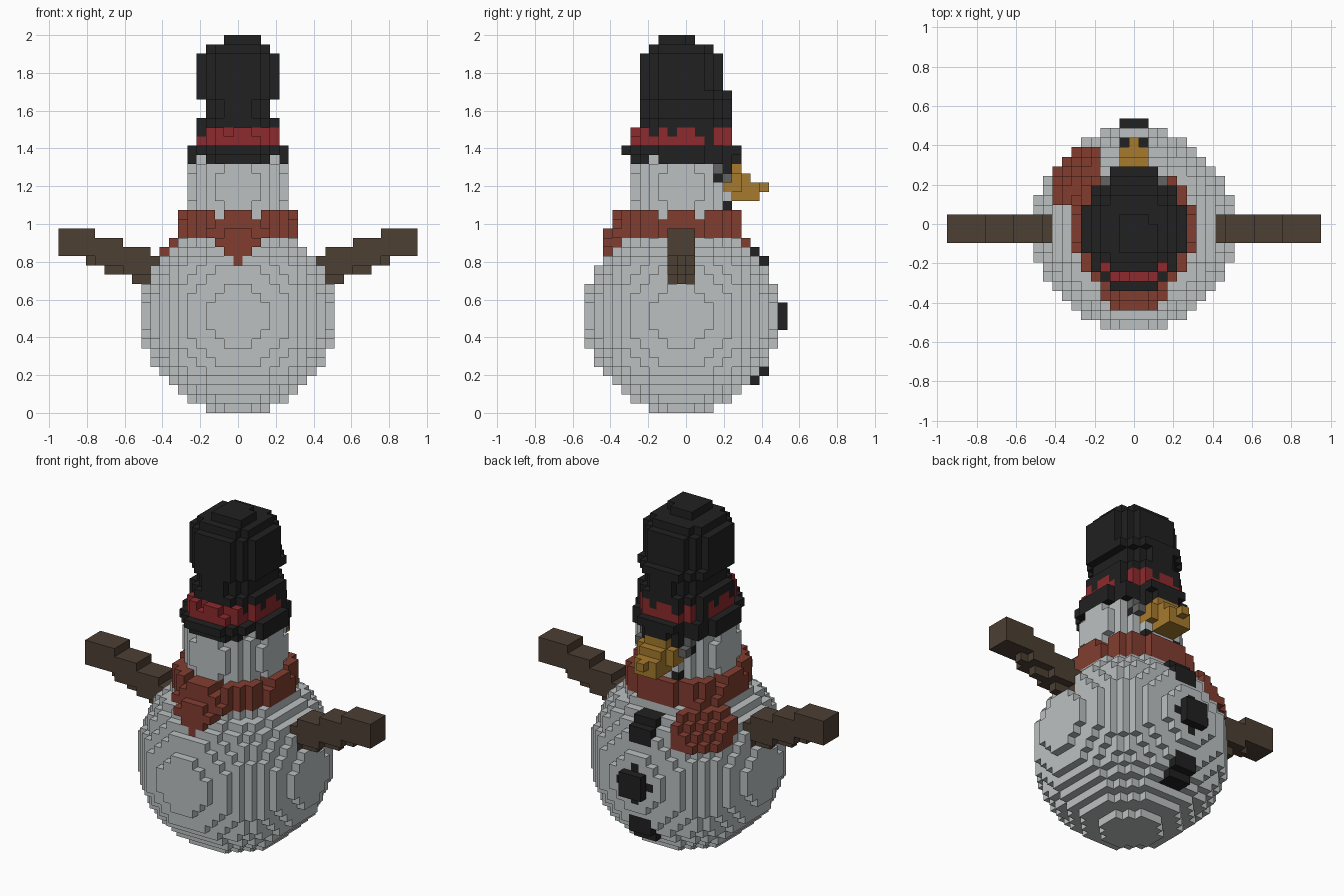
import bpy
import bmesh
from mathutils import Vector

old = bpy.data.objects.get("Cube")
if old:
    bpy.data.objects.remove(old, do_unlink=True)

S = 2 / 41  # block size


def material(name, rgb):
    m = bpy.data.materials.new(name)
    m.use_nodes = True
    m.diffuse_color = (*rgb, 1)
    bsdf = m.node_tree.nodes["Principled BSDF"]
    bsdf.inputs["Base Color"].default_value = (*rgb, 1)
    bsdf.inputs["Roughness"].default_value = 0.9
    return m


SNOW = material("snow white", (0.5, 0.53, 0.53))
BLACK = material("coal black", (0.015, 0.015, 0.015))
GREY = material("eye grey", (0.127, 0.127, 0.127))
RED = material("band red", (0.27, 0.023, 0.027))
SCARF = material("scarf rust", (0.223, 0.048, 0.03))
WOOD = material("wood brown", (0.074, 0.05, 0.034))
GOLD = material("carrot gold", (0.38, 0.195, 0.027))

GRID = [(i, j, k) for i in range(-19, 20) for j in range(-10, 12) for k in range(41)]
cells = {}   # block position -> part name
parts = {}   # part name -> material


def fill(name, mat, rule):
    """Claim every block that satisfies the rule for a part."""
    parts[name] = mat
    for c in GRID:
        if rule(*c):
            cells[c] = name


def ball(cx, cy, cz, r2):
    return lambda i, j, k: (i - cx) ** 2 + (j - cy) ** 2 + (k - cz) ** 2 <= r2


def disc(i, j, rx, ry, cy=0.0):
    return (i / rx) ** 2 + ((j - cy) / ry) ** 2 <= 1


# Snow balls
body = ball(0, 0, 10, 110.25)
head = ball(0, 0, 24, 30.25)
fill("body", SNOW, body)
fill("head", SNOW, head)


# Scarf ring, back point and hanging tail
def scarf_ring(i, j, k):
    if not 19 <= k <= 21 or head(i, j, k):
        return False
    if k == 21 and (abs(i) == 2 and j < 0 or abs(j) == 2):
        return False
    return disc(i, j, 6.5, 7.5 if j < 0 else 6.5)


def scarf_point(i, j, k):
    d = i * i + j * j + (k - 10) ** 2
    return 16 <= k <= 19 and -8 <= j < -4 and abs(i) <= k - 16 and 90 < d <= 146


def scarf_tail(i, j, k):
    d = i * i + j * j + (k - 10) ** 2
    return 15 <= k <= 20 and -8 <= i <= -4 and 3 <= j <= 8 and 100 < d <= 131


fill("scarf", SCARF, scarf_ring)
fill("scarf_point", SCARF, scarf_point)
fill("scarf_tail", SCARF, scarf_tail)


# Stick arms, stepping upward towards the tips
def arm(side):
    def rule(i, j, k):
        a = i * side
        if a < 9 or abs(j) > 1:
            return False
        low = 14 + (a - 9) * 20 // 53
        high = min(19, 17 + (a - 10) // 3)
        corner = j != 0 and k == low and high - low > 2
        return low <= k <= high and not corner
    return rule


fill("left_arm", WOOD, arm(1))
fill("right_arm", WOOD, arm(-1))

# Coal buttons
fill("top_button", BLACK, ball(0, 7.5, 15.5, 3.6))
fill("middle_button", BLACK, ball(0, 10, 10, 4))
fill("bottom_button", BLACK, ball(0, 7.5, 4.5, 3.6))

# Face
fill("mouth", BLACK, lambda i, j, k: j == 5 and
     (k == 21 and abs(i) <= 1 or k == 22 and abs(i) == 2))
fill("eyes", BLACK, lambda i, j, k: abs(i) in (2, 3) and j in (4, 5)
     and k in (25, 26) and abs(i) + j < 8)
fill("eye_glints", GREY, lambda i, j, k: abs(i) == 3 and
     (j == 5 and k == 25 or j == 4 and k == 26))
NOSE_END = {23: 8, 24: 9, 25: 7, 26: 6}
fill("nose", GOLD, lambda i, j, k: k in NOSE_END and 5 <= j <= NOSE_END[k]
     and abs(i) <= (0 if j == 9 else 1 if j > 6 or k in (23, 26) else 2))


# Hat brim, dipping towards the face
def brim(i, j, k):
    if abs(i) >= 3 and j >= 5:
        return False
    if k == 28:
        return disc(i, j, 5.5, 6.5)
    return (k == 27 and not head(i, j, k) and disc(i, j, 5.6, 6.4 if j > 0 else 5.6)
            and not (abs(i) == 4 and j < 0))


fill("hat_brim", BLACK, brim)


# Hat crown with a pinched waist and a stepped top
def crown(i, j, k):
    if k == 40:
        return -1 <= i <= 2 and -2 <= j <= 1 and not (i == 2 and j == 1)
    if k == 39:
        return disc(i, j, 3.7, 3.7)
    if k >= 35:
        return disc(i, j, 4.6, 4.6)
    if k in (32, 33):
        return disc(i, j, 3.7, 5.1, 0.5)
    return 29 <= k and disc(i, j, 4.6, 5.1, 0.5)


fill("hat_crown", BLACK, crown)
fill("hat_band", RED, lambda i, j, k: disc(i, j, 4.7, 5.6)
     and (k == 29 or k == 30 and (i + j) % 3 != 0))

# Turn the blocks of each part into a mesh of its exposed faces
AXES = [Vector((1, 0, 0)), Vector((0, 1, 0)), Vector((0, 0, 1))]


def build(name, mat):
    bm = bmesh.new()
    corners = {}

    def corner(p):
        key = tuple(round(v * 2) for v in p)
        if key not in corners:
            corners[key] = bm.verts.new(Vector(p) * S)
        return corners[key]

    for c, owner in cells.items():
        if owner != name:
            continue
        centre = Vector((c[0], c[1] - 0.5, c[2] + 0.5))
        for a in range(3):
            for sign in (1, -1):
                n = AXES[a] * sign
                if tuple(int(c[x] + n[x]) for x in range(3)) in cells:
                    continue
                u, v = AXES[(a + 1) % 3] / 2, AXES[(a + 2) % 3] / 2 * sign
                m = centre + n / 2
                bm.faces.new([corner(p) for p in (m - u - v, m + u - v, m + u + v, m - u + v)])
    mesh = bpy.data.meshes.new(name)
    bm.to_mesh(mesh)
    bm.free()
    mesh.materials.append(mat)
    bpy.context.collection.objects.link(bpy.data.objects.new(name, mesh))


for part, mat in parts.items():
    build(part, mat)
